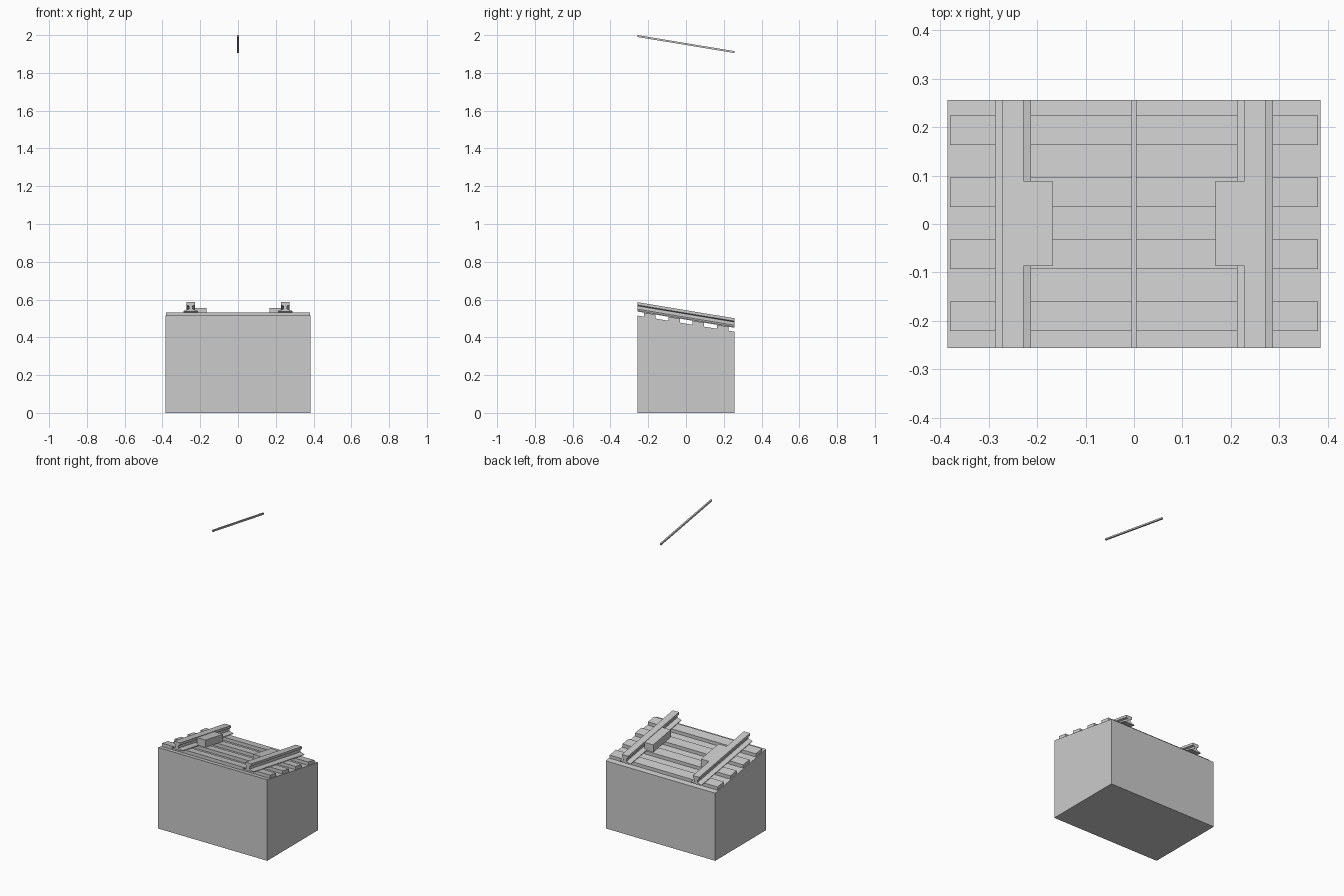
import bpy

if "Cube" in bpy.data.objects:
    bpy.data.objects.remove(bpy.data.objects["Cube"])

SLOPE = 0.166      # fall of the track from front to back
Y = 0.256          # half depth of the model


def drop(y):
    return -SLOPE * (y + Y)


def extrude(name, profile, y0=-Y, y1=Y, flat_base=False):
    """Extrude an x/z profile (counter-clockwise) along y, following the slope."""
    n = len(profile)
    verts = []
    for y in (y0, y1):
        for x, z in profile:
            fixed = flat_base and z == 0
            verts.append((x, y, z if fixed else z + drop(y)))
    faces = [tuple(range(n)), tuple(reversed(range(n, 2 * n)))]
    for i in range(n):
        j = (i + 1) % n
        faces.append((i, i + n, j + n, j))
    mesh = bpy.data.meshes.new(name)
    mesh.from_pydata(verts, [], faces)
    mesh.update()
    obj = bpy.data.objects.new(name, mesh)
    bpy.context.collection.objects.link(obj)
    return obj


def box(x0, x1, z0, z1):
    return [(x0, z0), (x1, z0), (x1, z1), (x0, z1)]


def mirror_x(obj):
    obj.modifiers.new("mirror", 'MIRROR').use_axis[0] = True


# Solid ground block with sloping top
extrude("ground_block", box(-0.385, 0.385, 0, 0.515), flat_base=True)

# Four sleepers lying across the slope
for i in range(4):
    yc = -0.191 + i * 0.1283
    extrude(f"sleeper_{i + 1}", box(-0.38, 0.38, 0.513, 0.536), yc - 0.0305, yc + 0.0305)

# Rails: wide tapered foot, thin web, head with bevelled underside
RAIL_X, BASE = 0.25, 0.536
half = [(0.0375, 0), (0.0375, 0.004), (0.010, 0.013),
        (0.010, 0.030), (0.022, 0.035), (0.022, 0.050)]
outline = half + [(-x, z) for x, z in reversed(half)]
mirror_x(extrude("rails", [(RAIL_X + x, BASE + z) for x, z in outline]))

# Blocks fixed against the inner side of each rail
mirror_x(extrude("rail_side_blocks", box(0.168, 0.2285, 0.536, 0.583), -0.087, 0.089))

# Overhead wire
extrude("overhead_wire", box(-0.005, 0.005, 1.99, 2.0))
